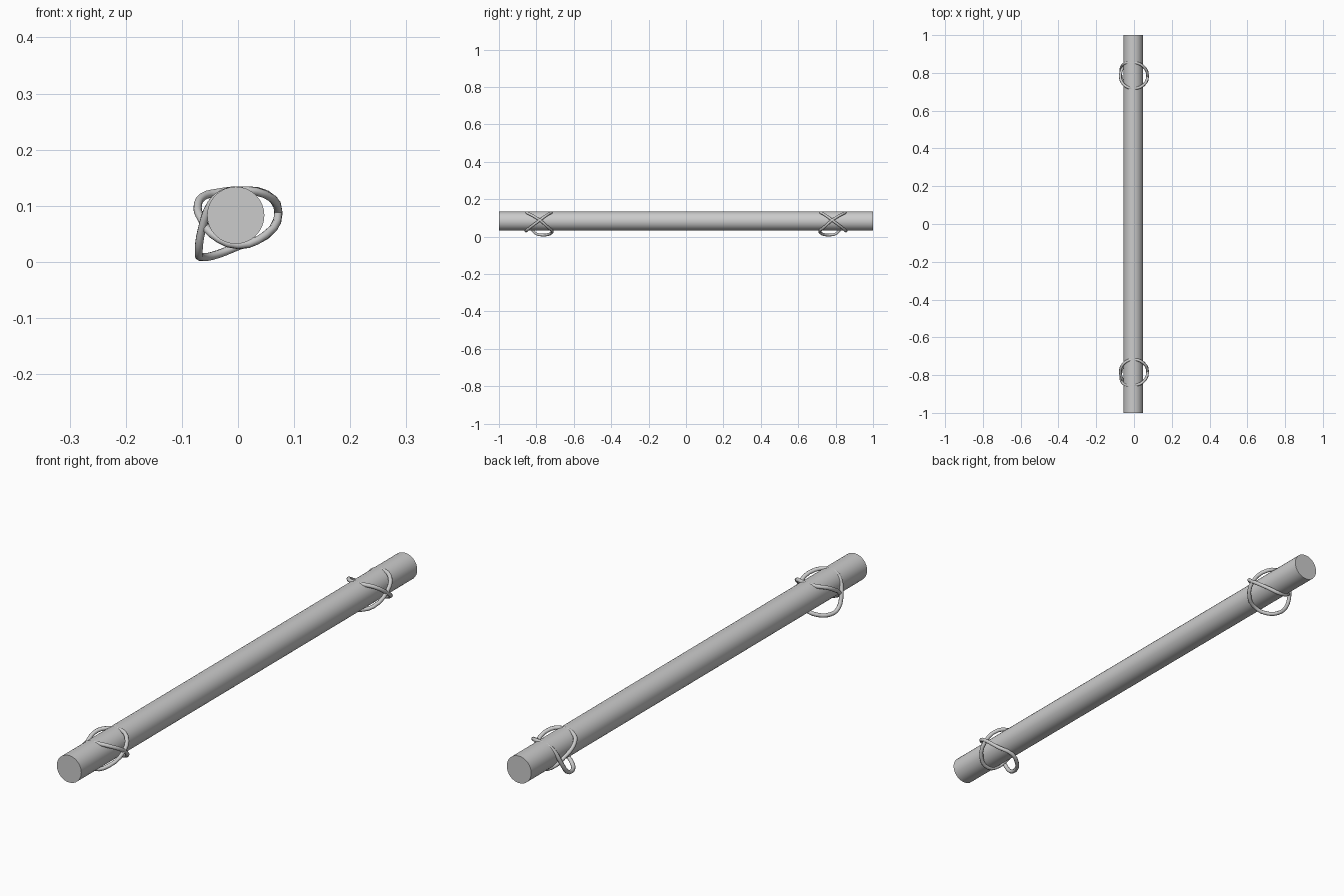
import bpy, math

if "Cube" in bpy.data.objects:
    bpy.data.objects.remove(bpy.data.objects["Cube"])

# Long round pole lying along y
bpy.ops.mesh.primitive_cylinder_add(vertices=32, radius=0.051, depth=2.0,
                                    location=(-0.004, 0, 0.083),
                                    rotation=(math.pi / 2, 0, 0))
pole = bpy.context.object
pole.name = "pole"
bpy.ops.object.shade_smooth_by_angle(angle=math.radians(40))

# Ring paths: x, offset towards the pole end, z
OUT_LEANING = [(0, .071, .127), (.047, .053, .121), (.072, 0, .090),
               (.050, -.049, .047), (0, -.069, .028), (-.035, -.055, .014),
               (-.064, -.018, .0085), (-.070, .022, .018),
               (-.064, .050, .060), (-.048, .066, .103), (-.028, .071, .121)]
IN_LEANING = [(0, -.067, .127), (-.038, -.058, .123), (-.063, -.035, .116),
              (-.072, 0, .096), (-.064, .033, .075), (-.047, .060, .050),
              (0, .071, .030), (.048, .052, .047), (.072, 0, .086),
              (.050, -.048, .121)]


def ring(name, pts, side):
    cu = bpy.data.curves.new(name, 'CURVE')
    cu.dimensions = '3D'
    cu.bevel_depth = 0.0075
    cu.bevel_resolution = 2
    cu.resolution_u = 3
    sp = cu.splines.new('BEZIER')
    sp.bezier_points.add(len(pts) - 1)
    for bp, (x, d, z) in zip(sp.bezier_points, pts):
        bp.co = (x, side * (0.784 + d), z)
        bp.handle_left_type = bp.handle_right_type = 'AUTO'
    sp.use_cyclic_u = True
    ob = bpy.data.objects.new(name, cu)
    bpy.context.collection.objects.link(ob)
    bpy.ops.object.select_all(action='DESELECT')
    ob.select_set(True)
    bpy.context.view_layer.objects.active = ob
    bpy.ops.object.convert(target='MESH')
    bpy.context.object.name = name
    bpy.ops.object.shade_smooth_by_angle(angle=math.radians(50))


# Crossed pair of wire rings near each end
for side, end in ((-1, "front"), (1, "back")):
    ring(end + "_outward_ring", OUT_LEANING, side)
    ring(end + "_inward_ring", IN_LEANING, side)
